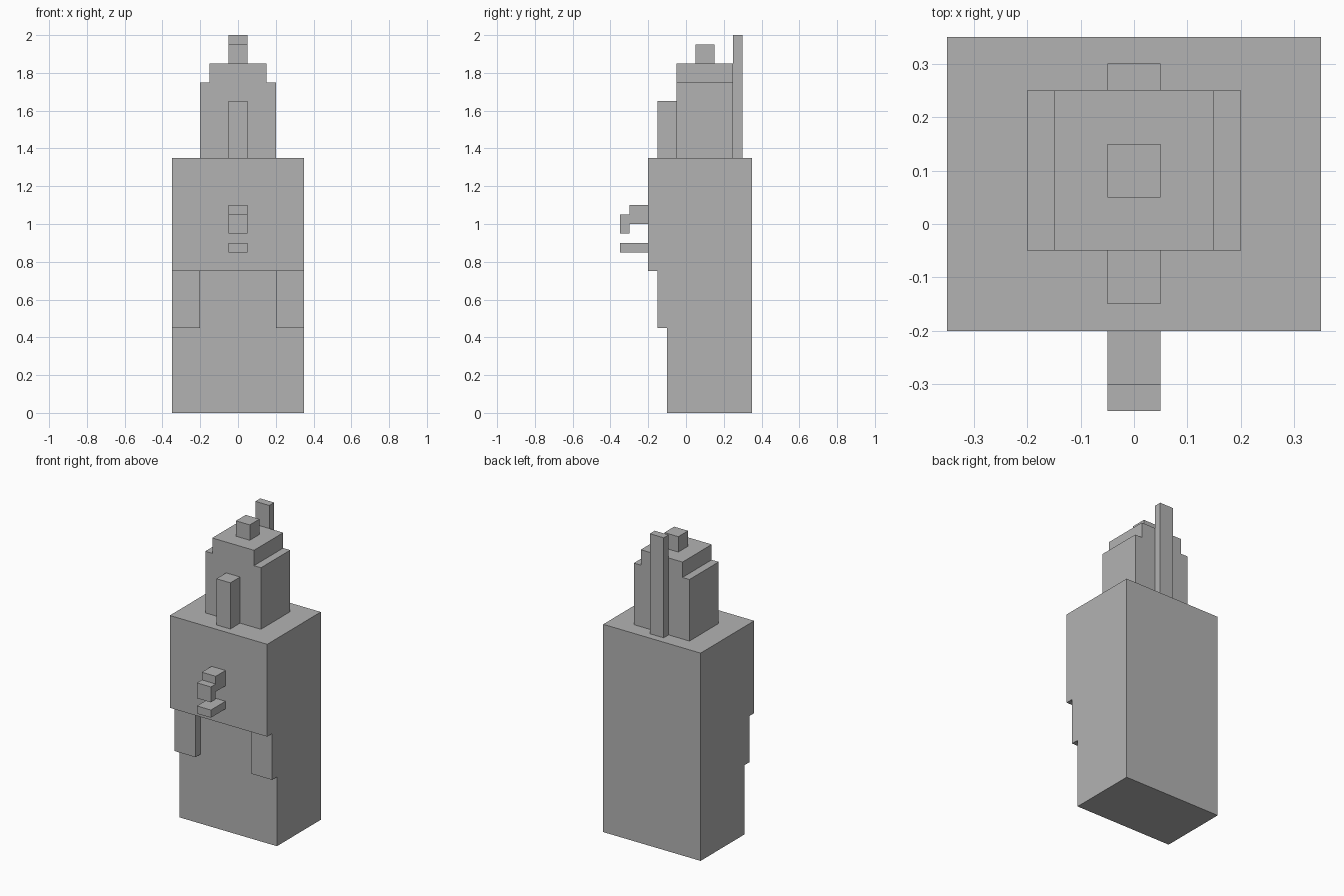
import bpy
import bmesh
from mathutils import Vector

cube = bpy.data.objects.get("Cube")
if cube:
    bpy.data.objects.remove(cube, do_unlink=True)

grey = bpy.data.materials.new("plain grey")
grey.use_nodes = True
colour = (0.45, 0.45, 0.45, 1)
grey.diffuse_color = colour
grey.node_tree.nodes["Principled BSDF"].inputs["Base Color"].default_value = colour


def prism(name, outline, axis, start, end):
    """Extrude a closed outline along x (outline in y, z) or y (outline in x, z)."""
    bm = bmesh.new()
    place = (lambda a, b: (start, a, b)) if axis == "x" else (lambda a, b: (a, start, b))
    face = bm.faces.new([bm.verts.new(place(a, b)) for a, b in outline])
    out = bmesh.ops.extrude_face_region(bm, geom=[face], use_keep_orig=True)
    shift = Vector((end - start, 0, 0) if axis == "x" else (0, end - start, 0))
    moved = [v for v in out["geom"] if isinstance(v, bmesh.types.BMVert)]
    bmesh.ops.translate(bm, verts=moved, vec=shift)
    bmesh.ops.recalc_face_normals(bm, faces=bm.faces)
    mesh = bpy.data.meshes.new(name)
    bm.to_mesh(mesh)
    bm.free()
    mesh.materials.append(grey)
    obj = bpy.data.objects.new(name, mesh)
    bpy.context.collection.objects.link(obj)
    return obj


def box(name, x, y, z):
    outline = [(y[0], z[0]), (y[1], z[0]), (y[1], z[1]), (y[0], z[1])]
    return prism(name, outline, "x", *x)


thin = (-0.05, 0.05)

# Body with overhanging upper half
prism("body", [(-0.1, 0), (0.35, 0), (0.35, 1.35), (-0.2, 1.35),
               (-0.2, 0.75), (-0.1, 0.75)], "x", -0.35, 0.35)

# Raised panels under the overhang
for name, x in (("right_panel", (-0.35, -0.2)), ("left_panel", (0.2, 0.35))):
    box(name, x, (-0.15, -0.1), (0.45, 0.75))

# Stepped top block
half = [(0.2, 1.35), (0.2, 1.75), (0.15, 1.75), (0.15, 1.85)]
prism("stepped_top", half + [(-x, z) for x, z in reversed(half)], "y", -0.05, 0.25)

# Posts and knob on top
box("front_post", thin, (-0.15, -0.05), (1.35, 1.65))
box("back_post", thin, (0.25, 0.3), (1.35, 2))
box("top_knob", thin, (0.05, 0.15), (1.85, 1.95))

# Spout and the tray below it
prism("spout", [(-0.2, 1.1), (-0.3, 1.1), (-0.3, 1.05), (-0.35, 1.05),
                (-0.35, 0.95), (-0.3, 0.95), (-0.3, 1), (-0.2, 1)], "x", *thin)
box("tray", thin, (-0.35, -0.2), (0.85, 0.9))
